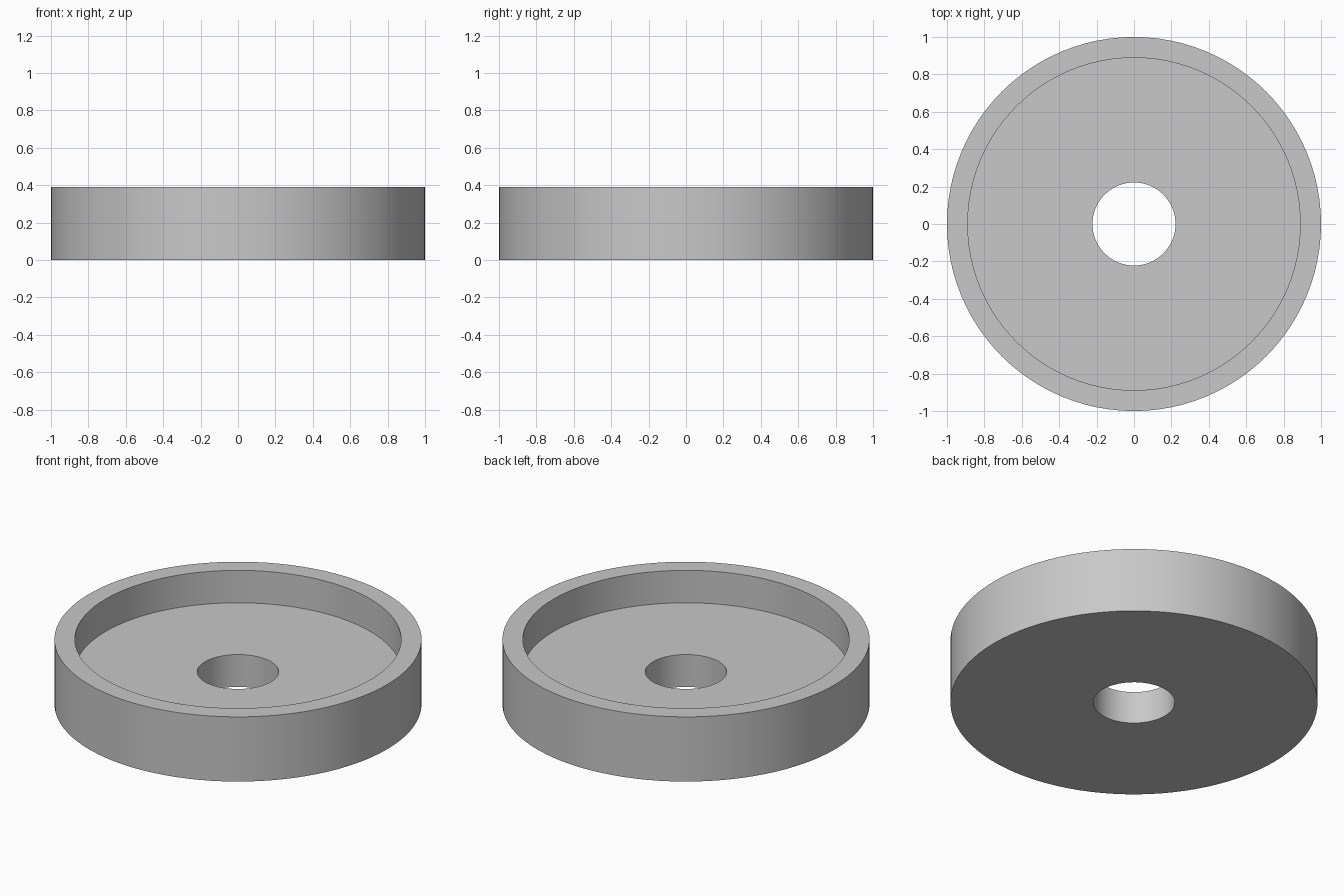
import bpy
import bmesh
from math import radians, tau
from mathutils import Matrix, Vector

cube = bpy.data.objects.get("Cube")
if cube:
    bpy.data.objects.remove(cube, do_unlink=True)

SEGMENTS = 96
OUTER, INNER, HOLE = 1.0, 0.889, 0.222
HEIGHT, FLOOR = 0.389, 0.194

# Plain grey material
grey = bpy.data.materials.new("light grey")
grey.use_nodes = True
colour = (0.58, 0.58, 0.58, 1)
grey.diffuse_color = colour
grey.node_tree.nodes["Principled BSDF"].inputs["Base Color"].default_value = colour

# Closed cross-section of the cup: base, outer wall, rim, recess, centre hole
profile = [(HOLE, 0), (OUTER, 0), (OUTER, HEIGHT),
           (INNER, HEIGHT), (INNER, FLOOR), (HOLE, FLOOR)]

# Revolve the section around the vertical axis
bm = bmesh.new()
rings = []
for i in range(SEGMENTS):
    turn = Matrix.Rotation(tau * i / SEGMENTS, 3, "Z")
    rings.append([bm.verts.new(turn @ Vector((r, 0, z))) for r, z in profile])
for i, ring in enumerate(rings):
    following = rings[(i + 1) % SEGMENTS]
    for j in range(len(profile)):
        k = (j + 1) % len(profile)
        bm.faces.new((ring[j], following[j], following[k], ring[k]))
bmesh.ops.recalc_face_normals(bm, faces=bm.faces)

mesh = bpy.data.meshes.new("recessed_ring")
bm.to_mesh(mesh)
bm.free()
mesh.materials.append(grey)

ring_body = bpy.data.objects.new("recessed_ring", mesh)
bpy.context.collection.objects.link(ring_body)

# Smooth walls with crisp rims
bpy.ops.object.select_all(action="DESELECT")
ring_body.select_set(True)
bpy.context.view_layer.objects.active = ring_body
bpy.ops.object.shade_smooth_by_angle(angle=radians(30))
